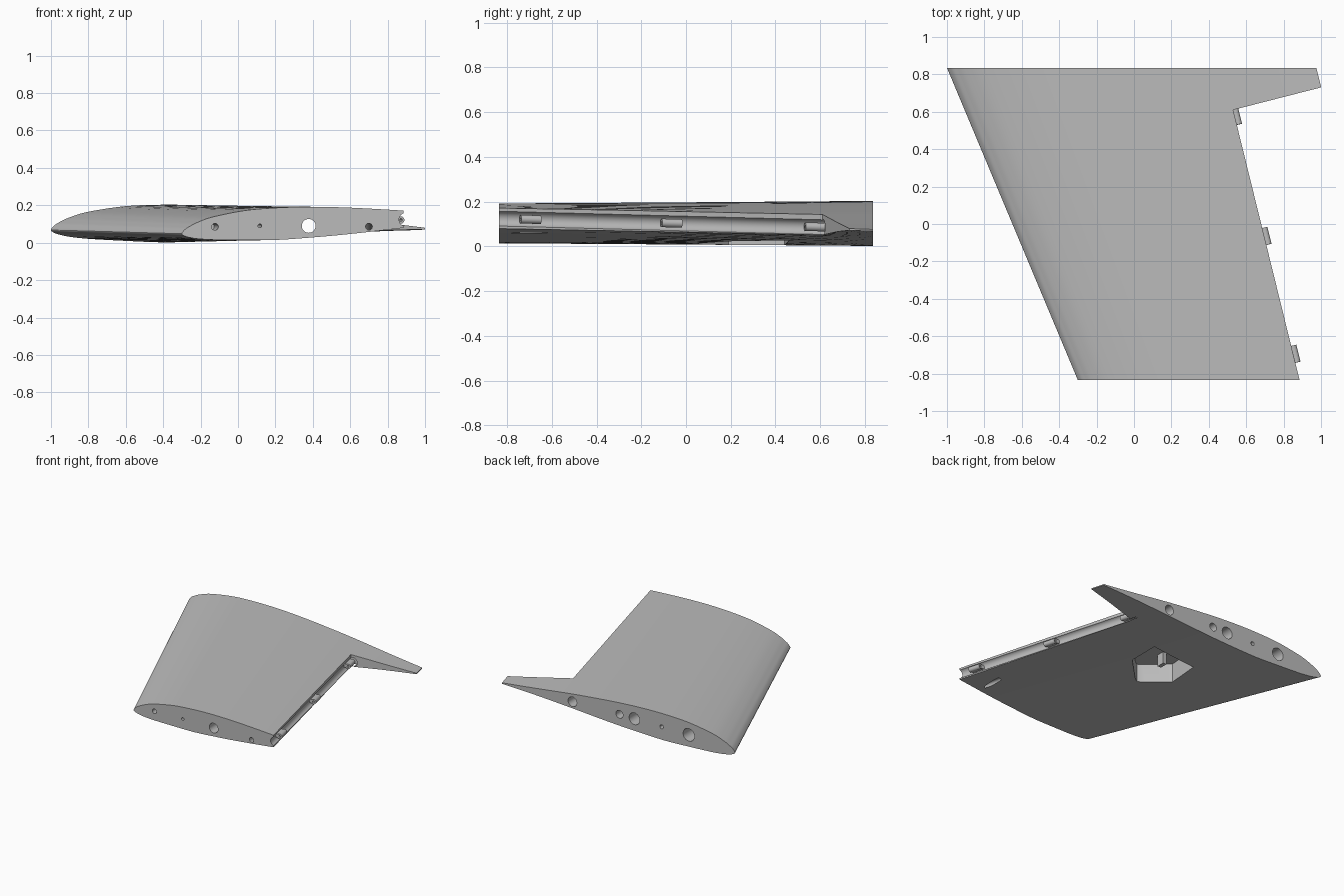
import bpy, bmesh
from mathutils import Vector
from mathutils.geometry import interpolate_bezier

if "Cube" in bpy.data.objects:
    bpy.data.objects.remove(bpy.data.objects["Cube"])

grey = bpy.data.materials.new("plain_grey")
grey.use_nodes = True
grey.diffuse_color = (0.5, 0.5, 0.5, 1)
grey.node_tree.nodes["Principled BSDF"].inputs["Base Color"].default_value = (0.5, 0.5, 0.5, 1)

TIP_Y, ROOT_Y = -0.835, 0.835


def make(name, bm):
    bmesh.ops.recalc_face_normals(bm, faces=bm.faces)
    mesh = bpy.data.meshes.new(name)
    bm.to_mesh(mesh)
    bm.free()
    mesh.materials.append(grey)
    ob = bpy.data.objects.new(name, mesh)
    bpy.context.collection.objects.link(ob)
    return ob


def loft(name, ring_a, ring_b):
    """Solid between two matching rings of points."""
    bm = bmesh.new()
    a = [bm.verts.new(p) for p in ring_a]
    b = [bm.verts.new(p) for p in ring_b]
    n = len(a)
    for i in range(n):
        j = (i + 1) % n
        bm.faces.new((a[i], a[j], b[j], b[i]))
    bm.faces.new(a)
    bm.faces.new(b)
    return make(name, bm)


def prism(name, outline, z0, z1):
    return loft(name, [(x, y, z0) for x, y in outline], [(x, y, z1) for x, y in outline])


def rod(name, p, q, r, sides=32):
    p, q = Vector(p), Vector(q)
    bm = bmesh.new()
    bmesh.ops.create_cone(bm, cap_ends=True, segments=sides, radius1=r, radius2=r,
                          depth=(q - p).length)
    turn = (q - p).to_track_quat('Z', 'Y').to_matrix().to_4x4()
    bmesh.ops.transform(bm, matrix=turn, verts=bm.verts)
    bmesh.ops.translate(bm, vec=(p + q) / 2, verts=bm.verts)
    return make(name, bm)


def cut(ob, cutters):
    """Subtract each cutter from the object, then discard the cutters."""
    for c in cutters:
        c.hide_render = True
        mod = ob.modifiers.new("cut", 'BOOLEAN')
        mod.operation, mod.solver, mod.object = 'DIFFERENCE', 'EXACT', c
    bpy.context.view_layer.update()
    deps = bpy.context.evaluated_depsgraph_get()
    mesh = bpy.data.meshes.new_from_object(ob.evaluated_get(deps))
    ob.modifiers.clear()
    ob.data = mesh
    for c in cutters:
        bpy.data.objects.remove(c)


def smooth(ob):
    bpy.ops.object.select_all(action='DESELECT')
    ob.select_set(True)
    bpy.context.view_layer.objects.active = ob
    bpy.ops.object.shade_smooth_by_angle(angle=0.5)


# Airfoil: chord fraction, upper height, lower height
stations = [(1, .076, .068), (.9, .099, .062), (.8, .124, .052), (.7, .149, .040),
            (.6, .170, .026), (.5, .188, .014), (.4, .200, .006), (.3, .203, .002),
            (.2, .195, .010), (.1, .165, .021), (.05, .135, .032), (.025, .112, .042),
            (.01, .094, .052)]
knots = [Vector((f, t, 0)) for f, t, b in stations] + [Vector((0, .068, 0))]
knots += [Vector((f, b, 0)) for f, t, b in reversed(stations)]
section = [knots[0]]
for i in range(len(knots) - 1):
    p, q = knots[i], knots[i + 1]
    h0 = (q - knots[max(i - 1, 0)]) / 6
    h1 = (knots[min(i + 2, len(knots) - 1)] - p) / 6
    section += interpolate_bezier(p, p + h0, q - h1, q, 6)[1:]

LEAD = 0.068
root_ring = [(-1 + 1.975 * v.x, ROOT_Y, v.y) for v in section]
scale = 1.685 / 1.975
tip_ring = [(-.3 + 1.685 * v.x, TIP_Y, .048 + (v.y - LEAD) * scale + .078 * v.x)
            for v in section]
wing = loft("wing_panel", tip_ring, root_ring)


def hinge(y, back=0.0):
    """Point on the hinge line at span position y."""
    t = (y - TIP_Y) / 1.445
    return Vector((.885 - .355 * t + back, y, .124 - .038 * t))


# Control surface cut-out, trailing cove and equipment bay
cutters = [
    prism("surface_cutter", [(.53, .61), (1.3, .807), (1.8, -1), (.926, -1)], -.2, .5),
    rod("cove_cutter", hinge(-1, .012), hinge(.66, .012), .035),
    prism("bay_cutter", [(-.17, .44), (.2, .46), (.2, .22), (.03, .05), (.0, .03),
                         (-.03, .045), (-.19, .19)], -.1, .15),
    rod("spar_cutter", (.378, -1, .09), (.378, 1, .09), .037),
    rod("slot_cutter", (.70, -.86, .09), (.70, -.62, .05), .018),
]
# Blind holes in the two end ribs: x, z, radius, depth
for x, z, r, d in [(-.02, .10, .03, .3), (-.147, .10, .045, .45),
                   (-.378, .10, .015, .25), (-.608, .10, .048, .3)]:
    cutters.append(rod("root_hole_cutter", (x, 1, z), (x, ROOT_Y - d, z), r))
for x, z, r in [(-.105, .085, .018), (.135, .09, .01)]:
    cutters.append(rod("tip_hole_cutter", (x, -1, z), (x - .04, TIP_Y + .2, z), r))
cut(wing, cutters)
smooth(wing)

# Hinge barrels with their tabs
for name, y in [("inner", .577), ("middle", -.065), ("outer", -.695)]:
    a, b = hinge(y - .045, .01), hinge(y + .045, .01)
    barrel = rod(name + "_hinge_barrel", a, b, .019, 24)
    cut(barrel, [rod("pin_cutter", hinge(y - .1, .01), hinge(y + .1, .01), .007, 16)])
    smooth(barrel)
    outline = [(a.x - .04, a.y), (a.x - .008, a.y), (b.x - .008, b.y), (b.x - .04, b.y)]
    prism(name + "_hinge_tab", outline, a.z - .014, a.z + .014)

# Mounting bracket inside the bay
prism("bay_bracket", [(-.06, .22), (-.03, .22), (-.03, .28), (-.06, .28)], .06, .155)
